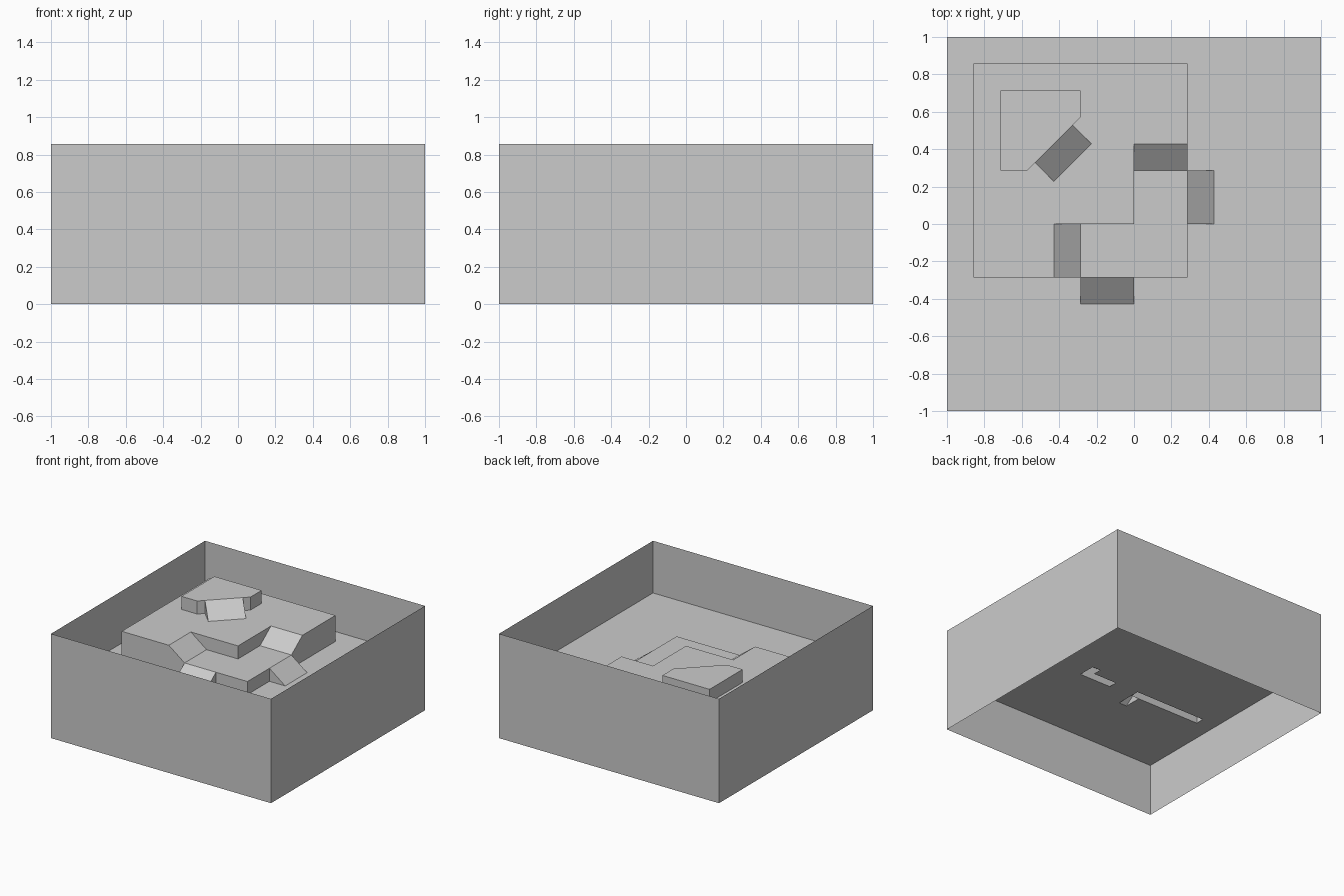
import bpy
from math import radians
from mathutils import Matrix, Vector

if "Cube" in bpy.data.objects:
    bpy.data.objects.remove(bpy.data.objects["Cube"])

U = 1 / 7                 # plan grid unit
FLOOR, STEP = 3 / 7, 0.75 / 7
Z1, Z2, Z3 = (FLOOR + STEP * i for i in (1, 2, 3))


def make(name, verts, faces):
    mesh = bpy.data.meshes.new(name)
    mesh.from_pydata(verts, [], faces)
    ob = bpy.data.objects.new(name, mesh)
    bpy.context.collection.objects.link(ob)
    return ob


def prism(name, outline, z0, z1, top=True):
    """Walls around a counter-clockwise outline (grid units), optional top."""
    n = len(outline)
    verts = [(x * U, y * U, z) for z in (z0, z1) for x, y in outline]
    faces = [(i, (i + 1) % n, n + (i + 1) % n, n + i) for i in range(n)]
    if top:
        faces.append(tuple(range(n, 2 * n)))
    return make(name, verts, faces)


def ramp(name, x, y, angle, z0):
    """Wedge, high edge centred on (x, y), descending along the angle."""
    local = [(0, -1, 0), (0, 1, 0), (1, 1, 0), (1, -1, 0), (0, -1, 1), (0, 1, 1)]
    rot = Matrix.Rotation(radians(angle), 4, 'Z')
    verts = []
    for a, b, c in local:
        p = rot @ Vector((a * U, b * U, 0))
        verts.append((p.x + x * U, p.y + y * U, z0 + c * STEP))
    return make(name, verts, [(4, 3, 2, 5), (0, 3, 4), (1, 5, 2)])


# Thin outer walls, open above and below
prism("outer_walls", [(-7, -7), (7, -7), (7, 7), (-7, 7)], 0, 6 * U, top=False)

# Floor sheet with two L-shaped gaps hidden beneath the terraces
xs = [-7, -6, -2, -1.5, 0, 1.5, 2, 7]
ys = [-7, -3, -2, -1.5, -1, 0, 7]
gaps = [(-6, -1.5, -2, -1.5), (-2, -1.5, -3, -2),
        (0, 2, -2, -1.5), (1.5, 2, -1.5, -1)]
cells = []
for i in range(len(xs) - 1):
    for j in range(len(ys) - 1):
        cx, cy = (xs[i] + xs[i + 1]) / 2, (ys[j] + ys[j + 1]) / 2
        if not any(a < cx < b and c < cy < d for a, b, c, d in gaps):
            k = i * len(ys) + j
            cells.append((k, k + len(ys), k + len(ys) + 1, k + 1))
make("floor", [(x * U, y * U, FLOOR) for x in xs for y in ys], cells)

# Three stacked terraces
prism("lower_terrace", [(-6, -2), (2, -2), (2, 6), (-6, 6)], FLOOR, Z1)
prism("middle_terrace", [(-6, -2), (-3, -2), (-3, 0), (0, 0), (0, 3),
                         (2, 3), (2, 6), (-6, 6)], Z1, Z2)
prism("top_terrace", [(-5, 2), (-4, 2), (-2, 4), (-2, 5), (-5, 5)], Z2, Z3)

# Ramps linking the levels
ramp("lower_ramp_right", 2, 1, 0, FLOOR)
ramp("lower_ramp_front", -1, -2, -90, FLOOR)
ramp("middle_ramp_left", -3, -1, 0, Z1)
ramp("middle_ramp_back", 1, 3, -90, Z1)
ramp("top_ramp", -3, 3, -45, Z2)
